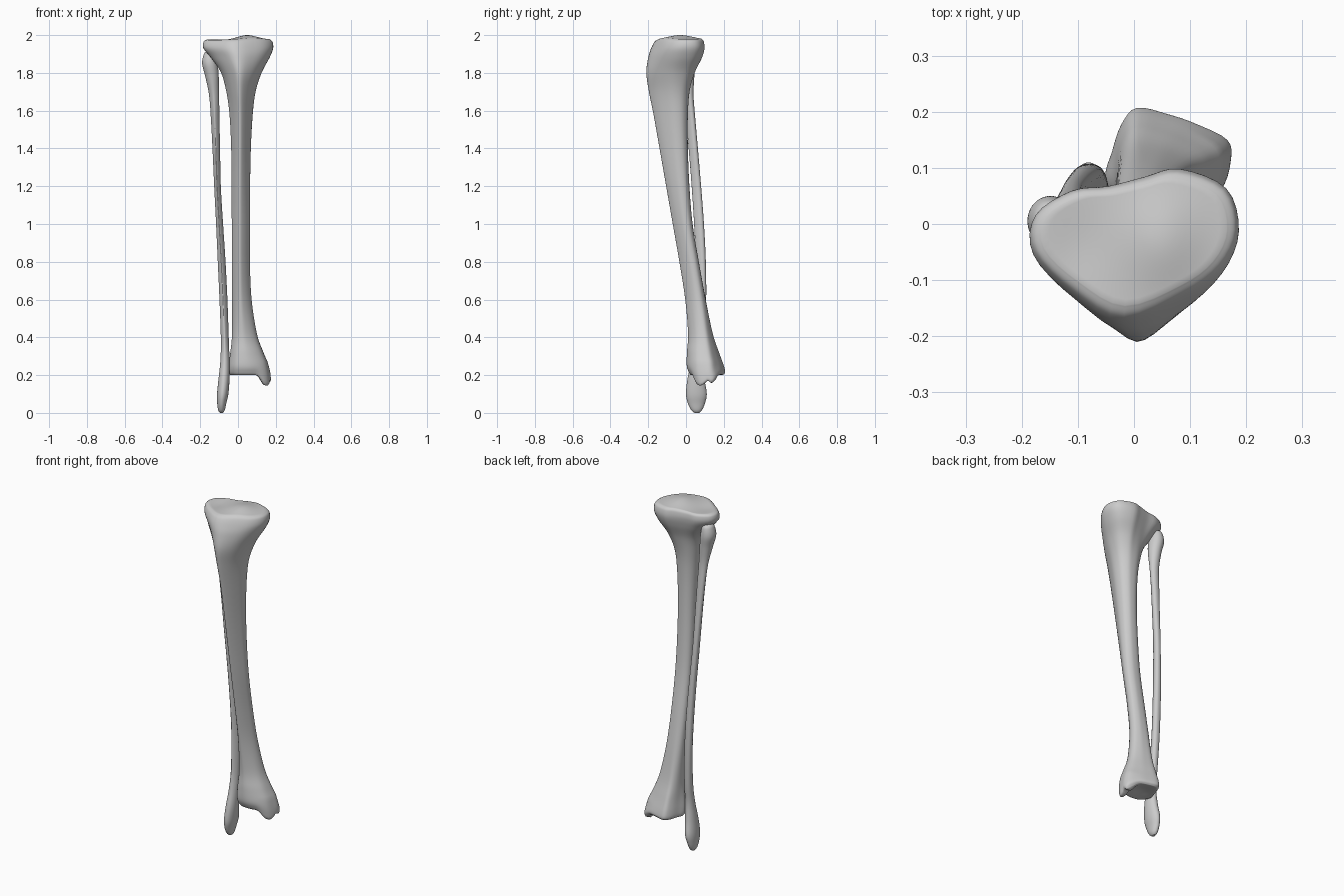
import bpy, bmesh, math
from mathutils import Vector

if "Cube" in bpy.data.objects:
    bpy.data.objects.remove(bpy.data.objects["Cube"])

SIDES, STEPS = 48, 6

# Unit cross-sections, counter-clockwise from the front (-y)
PLATEAU = [(-.1, -1), (.5, -.68), (.85, -.3), (1, .2), (.88, .75), (.43, 1),
           (.1, .9), (-.25, .78), (-.6, .72), (-.95, .4), (-.97, -.1), (-.6, -.62)]
SHAFT = [(-.1, -1), (.35, -.72), (.75, -.25), (.98, .2), (.9, .65), (.5, .93),
         (.05, 1), (-.45, .95), (-.85, .7), (-.98, .25), (-.75, -.25), (-.45, -.7)]
ANKLE = [(-.15, -1), (.4, -.85), (.85, -.5), (1, 0), (.95, .4), (.45, .7),
         (0, .88), (-.5, 1), (-.75, .7), (-.9, .2), (-1, -.3), (-.7, -.85)]
OVAL = [(math.sin(i * math.pi / 6), -math.cos(i * math.pi / 6)) for i in range(12)]


def spline(p, t, closed=False):
    """Catmull-Rom point on a list of tuples."""
    n, i = len(p), int(t)
    f = t - i
    pick = (lambda k: p[k % n]) if closed else (lambda k: p[max(0, min(n - 1, k))])
    a, b, c, d = (pick(i + k) for k in (-1, 0, 1, 2))
    return [.5 * (2 * q + (r - o) * f + (2 * o - 5 * q + 4 * r - s) * f * f
                  + (3 * q - o - 3 * r + s) * f ** 3) for o, q, r, s in zip(a, b, c, d)]


def smooth_outline(p):
    """Resample to SIDES points and fit to the -1..1 square."""
    pts = [spline(p, i * len(p) / SIDES, True) for i in range(SIDES)]
    for k in (0, 1):
        lo, hi = min(q[k] for q in pts), max(q[k] for q in pts)
        for q in pts:
            q[k] = (q[k] - lo) / (hi - lo) * 2 - 1
    return [Vector(q) for q in pts]


def loft(name, sections, shapes, top=None, bottom=None):
    """Loft sections (z, x0, x1, y0, y1, shape blend), top to bottom."""
    shapes = [smooth_outline(s) for s in shapes]
    rings = []
    count = (len(sections) - 1) * STEPS
    for j in range(count + 1):
        z, x0, x1, y0, y1, b = spline(sections, j / STEPS)
        k = max(0, min(len(shapes) - 2, int(b)))
        f = max(0, min(1, b - k))
        ring = []
        for i in range(SIDES):
            u = shapes[k][i].lerp(shapes[min(k + 1, len(shapes) - 1)][i], f)
            ring.append(Vector(((x0 + x1) / 2 + u.x * (x1 - x0) / 2,
                                (y0 + y1) / 2 + u.y * (y1 - y0) / 2, z)))
        rings.append(ring)

    def cap(ring):
        c = sum(ring, Vector()) / SIDES
        return [[c.lerp(v, s) for v in ring] for s in (.92, .84, .75, .65, .55, .45, .35, .25, .15, .06)]
    rings = cap(rings[0])[::-1] + rings + cap(rings[-1])
    bm = bmesh.new()
    grid = []
    for ring in rings:
        for v in ring:
            if top:
                v.z += top(v)
            if bottom:
                v.z += bottom(v)
        grid.append([bm.verts.new(v) for v in ring])
    for a, b in zip(grid, grid[1:]):
        for i in range(SIDES):
            j = (i + 1) % SIDES
            bm.faces.new((a[i], b[i], b[j], a[j]))
    bm.faces.new(grid[0])
    bm.faces.new(grid[-1][::-1])
    bmesh.ops.recalc_face_normals(bm, faces=bm.faces)
    me = bpy.data.meshes.new(name)
    bm.to_mesh(me)
    bm.free()
    ob = bpy.data.objects.new(name, me)
    bpy.context.collection.objects.link(ob)
    for p in me.polygons:
        p.use_smooth = True
    return ob


def bump(v, x, y, sx, sy):
    return math.exp(-((v.x - x) / sx) ** 2 - ((v.y - y) / sy) ** 2)


def plateau_relief(v):
    # raised ridge between the joint surfaces, shallow dish on the lateral side
    if v.z < 1.93:
        return 0
    w = min(1, (v.z - 1.93) / .04)
    return w * (.023 * bump(v, .05, -.03, .07, .09) - .006 * bump(v, -.1, -.04, .05, .07))


def ankle_relief(v):
    # inner ankle knob hanging from the lower end, slight hollow beside it
    w = max(0, min(1, (.27 - v.z) / .06))
    t = max(0, min(1, (v.x - .09) / .05))
    knob = t * t * (3 - 2 * t) * max(bump(v, .15, .075, .09, .05), .75 * bump(v, .15, .135, .09, .03))
    return w * (.012 * bump(v, .04, .11, .06, .06) - .055 * knob)


# Shin bone
loft("shin_bone", [
    (1.977, -.165, .165, -.145, .08, 0),
    (1.965, -.182, .182, -.165, .093, 0),
    (1.93, -.183, .186, -.185, .098, 0),
    (1.88, -.145, .167, -.20, .085, .15),
    (1.80, -.092, .125, -.21, .048, .5),
    (1.70, -.062, .093, -.196, .02, .9),
    (1.58, -.045, .078, -.172, .01, 1),
    (1.40, -.036, .068, -.14, .01, 1),
    (1.20, -.034, .064, -.105, .018, 1),
    (1.00, -.033, .063, -.07, .035, 1),
    (.80, -.033, .063, -.035, .068, 1),
    (.60, -.033, .072, -.004, .105, 1.2),
    (.42, -.035, .10, .011, .142, 1.6),
    (.32, -.042, .135, .005, .175, 1.9),
    (.25, -.05, .165, .004, .20, 2),
    (.215, -.05, .174, .015, .207, 2),
    (.20, -.042, .168, .025, .196, 2),
], [PLATEAU, SHAFT, ANKLE], plateau_relief, ankle_relief)

# Calf bone
loft("calf_bone", [
    (1.915, -.165, -.135, -.01, .025, 0),
    (1.90, -.18, -.118, -.03, .042, 0),
    (1.85, -.19, -.108, -.04, .05, 0),
    (1.78, -.173, -.102, -.03, .044, 0),
    (1.68, -.153, -.10, -.012, .04, .5),
    (1.55, -.143, -.098, .0, .05, 1),
    (1.40, -.135, -.095, .014, .063, 1),
    (1.20, -.126, -.091, .03, .08, 1),
    (1.00, -.116, -.079, .043, .095, 1),
    (.80, -.107, -.066, .052, .105, 1),
    (.60, -.098, -.056, .054, .107, 1),
    (.40, -.091, -.049, .042, .10, .7),
    (.28, -.093, -.045, .028, .09, .2),
    (.18, -.103, -.045, .008, .098, 0),
    (.10, -.111, -.051, .0, .11, 0),
    (.05, -.110, -.062, .01, .10, 0),
    (.015, -.105, -.07, .028, .085, 0),
    (.0, -.096, -.08, .045, .07, 0),
], [OVAL, SHAFT])
